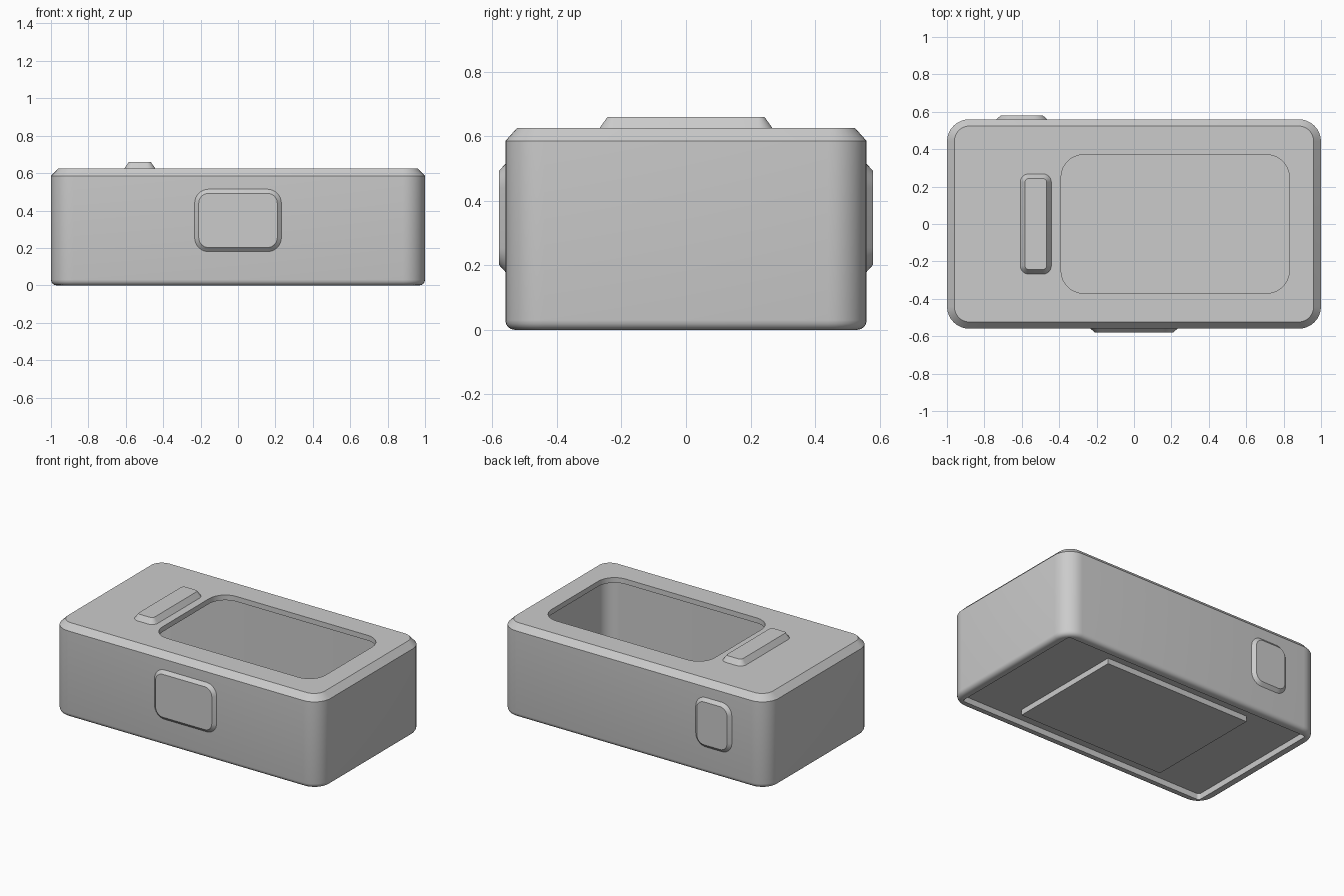
import bpy, bmesh
from math import sin, cos, pi, radians
from mathutils import Matrix

cube = bpy.data.objects.get("Cube")
if cube:
    bpy.data.objects.remove(cube, do_unlink=True)

grey = bpy.data.materials.new("case_grey")
grey.use_nodes = True
colour = (0.6, 0.6, 0.6, 1)
grey.diffuse_color = colour
grey.node_tree.nodes["Principled BSDF"].inputs["Base Color"].default_value = colour


def rounded_ring(bm, cx, hx, hy, r, z, steps=8):
    """Ring of vertices around a rounded rectangle at height z."""
    ring = []
    for i, (sx, sy) in enumerate(((1, 1), (-1, 1), (-1, -1), (1, -1))):
        for k in range(steps + 1):
            a = (i + k / steps) * pi / 2
            ring.append(bm.verts.new((cx + sx * (hx - r) + r * cos(a),
                                      sy * (hy - r) + r * sin(a), z)))
    return ring


def loft(name, layers, matrix=Matrix()):
    """Join rounded-rectangle layers (cx, hx, hy, r, z) and cap both ends."""
    bm = bmesh.new()
    rings = [rounded_ring(bm, *layer) for layer in layers]
    for low, high in zip(rings, rings[1:]):
        for i in range(len(low)):
            j = (i + 1) % len(low)
            bm.faces.new((low[i], low[j], high[j], high[i]))
    bm.faces.new(rings[0][::-1])
    bm.faces.new(rings[-1])
    bmesh.ops.transform(bm, matrix=matrix, verts=bm.verts)
    bmesh.ops.recalc_face_normals(bm, faces=bm.faces)
    mesh = bpy.data.meshes.new(name)
    bm.to_mesh(mesh)
    bm.free()
    mesh.materials.append(grey)
    obj = bpy.data.objects.new(name, mesh)
    bpy.context.collection.objects.link(obj)
    bpy.ops.object.select_all(action='DESELECT')
    obj.select_set(True)
    bpy.context.view_layer.objects.active = obj
    bpy.ops.object.shade_smooth_by_angle(angle=radians(30))
    return obj


def button(name, hx, hy, r, height, inset, matrix):
    """Raised pad with chamfered rim, sunk slightly into its surface."""
    loft(name, [(0, hx, hy, r, -0.01), (0, hx, hy, r, 0),
                (0, hx - inset, hy - inset, r - inset, height)], matrix)


# Hollow case: underside recess, rounded foot, walls, top chamfer, window, cavity
fillet = 0.03
foot = []
for k in range(5):
    a = k * pi / 8
    inset = fillet * (1 - sin(a))
    foot.append((0, 1 - inset, 0.56 - inset, 0.12 - inset, fillet * (1 - cos(a))))
loft("case_body",
     [(0, 0.94, 0.505, 0.02, 0.04), (0, 0.94, 0.505, 0.02, 0)]
     + foot
     + [(0, 1, 0.56, 0.12, 0.585), (0, 0.96, 0.524, 0.08, 0.625),
        (0.22, 0.61, 0.37, 0.12, 0.625), (0.22, 0.61, 0.37, 0.12, 0.59),
        (0, 0.94, 0.5, 0.09, 0.59), (0, 0.94, 0.5, 0.09, 0.08)])

# Raised rectangular pad under the case
bpy.ops.mesh.primitive_cube_add(size=1, location=(0, 0, 0.022))
pad = bpy.context.object
pad.name = "underside_pad"
pad.scale = (1.1, 0.82, 0.04)
pad.data.materials.append(grey)

# Buttons on the front, back and top
front = Matrix.Translation((0, -0.56, 0.347)) @ Matrix.Rotation(pi / 2, 4, 'X')
back = Matrix.Translation((-0.6, 0.56, 0.347)) @ Matrix.Rotation(-pi / 2, 4, 'X')
top = Matrix.Translation((-0.525, 0, 0.625))
button("front_button", 0.232, 0.167, 0.075, 0.02, 0.022, front)
button("back_button", 0.135, 0.167, 0.075, 0.02, 0.022, back)
button("top_button", 0.083, 0.268, 0.045, 0.035, 0.025, top)
